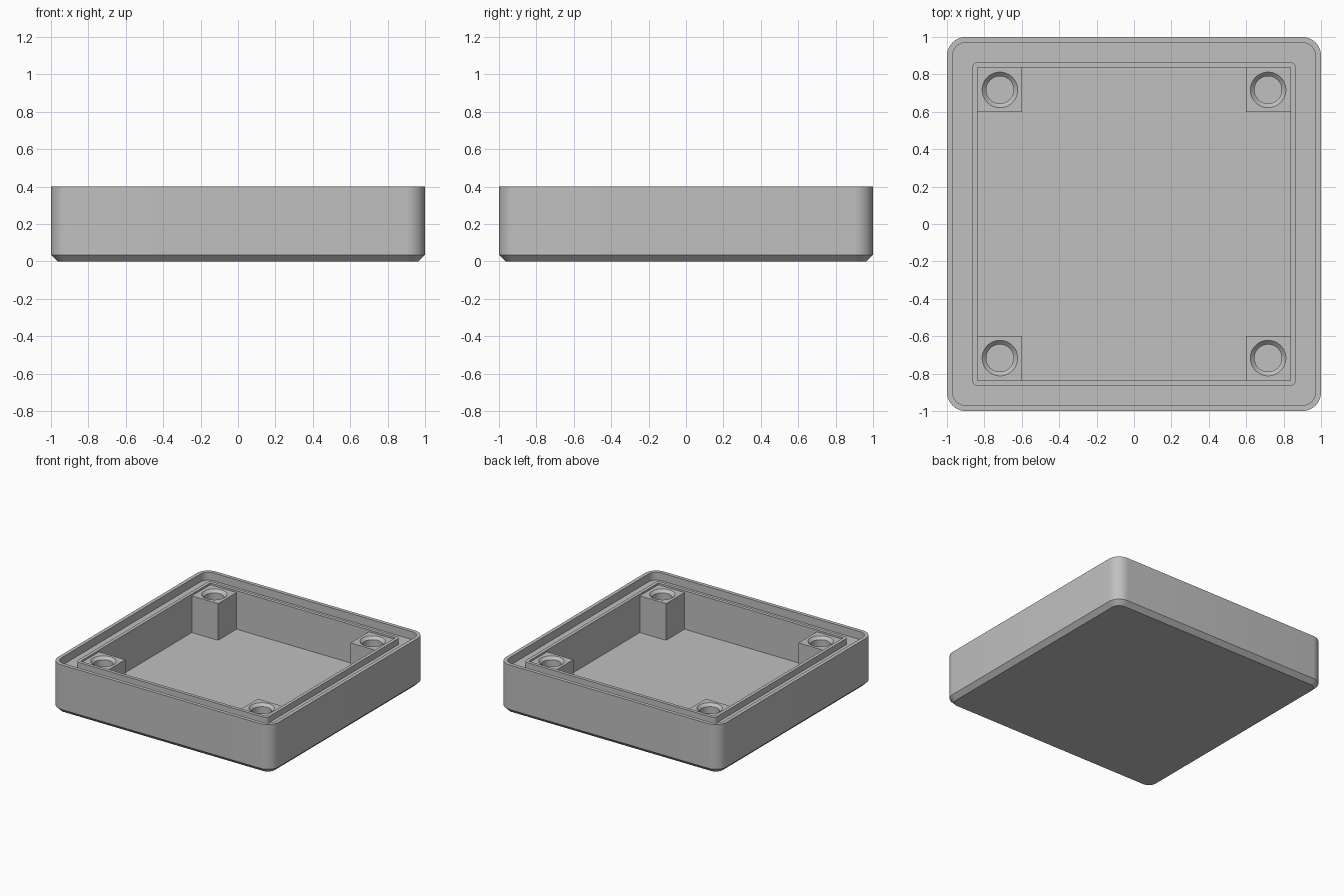
import bpy
import bmesh
from math import sin, cos, pi, radians

if "Cube" in bpy.data.objects:
    bpy.data.objects.remove(bpy.data.objects["Cube"], do_unlink=True)

GREY = (0.527, 0.527, 0.527, 1)
plastic = bpy.data.materials.new("grey_plastic")
plastic.use_nodes = True
plastic.diffuse_color = GREY
plastic.node_tree.nodes["Principled BSDF"].inputs["Base Color"].default_value = GREY

FLOOR, BOSS_TOP, LIP_TOP, GROOVE, RIM_TOP = 0.07, 0.37, 0.385, 0.335, 0.4


def rounded_square(half, radius, z, steps=10):
    """Points round a square whose corners have the given radius."""
    points = []
    for corner in range(4):
        mid = pi / 4 + corner * pi / 2
        cx = (half - radius) * round(cos(mid) * 2 ** 0.5)
        cy = (half - radius) * round(sin(mid) * 2 ** 0.5)
        for i in range(steps + 1):
            a = corner * pi / 2 + i / steps * pi / 2
            points.append((cx + radius * cos(a), cy + radius * sin(a), z))
    return points


def angle_ring(x, y, size, z, square=False, count=48):
    """Circle, or a square sampled at the same angles."""
    points = []
    for i in range(count):
        c, s = cos(2 * pi * i / count), sin(2 * pi * i / count)
        k = size / max(abs(c), abs(s)) if square else size
        points.append((x + k * c, y + k * s, z))
    return points


def loft(name, rings):
    """Skin a closed surface through the rings, capping both ends."""
    bm = bmesh.new()
    loops = [[bm.verts.new(p) for p in ring] for ring in rings]
    for low, high in zip(loops, loops[1:]):
        for i in range(len(low)):
            j = (i + 1) % len(low)
            bm.faces.new((low[i], low[j], high[j], high[i]))
    bm.faces.new(loops[0][::-1])
    bm.faces.new(loops[-1])
    bmesh.ops.remove_doubles(bm, verts=bm.verts[:], dist=0.0001)
    bmesh.ops.recalc_face_normals(bm, faces=bm.faces[:])
    mesh = bpy.data.meshes.new(name)
    bm.to_mesh(mesh)
    bm.free()
    mesh.materials.append(plastic)
    obj = bpy.data.objects.new(name, mesh)
    bpy.context.collection.objects.link(obj)
    bpy.ops.object.select_all(action="DESELECT")
    obj.select_set(True)
    bpy.context.view_layer.objects.active = obj
    bpy.ops.object.shade_smooth_by_angle(angle=radians(30))
    return obj


# Tray: chamfered base, outer wall, thin rim, seal groove, inner lip, cavity
profile = [
    (0.965, 0.065, 0),
    (1, 0.1, 0.035),
    (1, 0.1, RIM_TOP),
    (0.97, 0.07, RIM_TOP),
    (0.97, 0.07, GROOVE),
    (0.865, 0.03, GROOVE),
    (0.865, 0.03, LIP_TOP),
    (0.838, 0, LIP_TOP),
    (0.838, 0, FLOOR),
]
loft("tray", [rounded_square(*p) for p in profile])

# Square corner posts with countersunk screw holes
for side, sx in (("left", 1), ("right", -1)):
    for end, sy in (("front", -1), ("back", 1)):
        px, py = 0.723 * sx, 0.723 * sy
        hx, hy = 0.717 * sx, 0.717 * sy
        loft(f"screw_post_{end}_{side}", [
            angle_ring(px, py, 0.123, FLOOR - 0.01, True),
            angle_ring(px, py, 0.123, BOSS_TOP, True),
            angle_ring(hx, hy, 0.095, BOSS_TOP),
            angle_ring(hx, hy, 0.073, BOSS_TOP - 0.022),
            angle_ring(hx, hy, 0.073, FLOOR),
        ])
